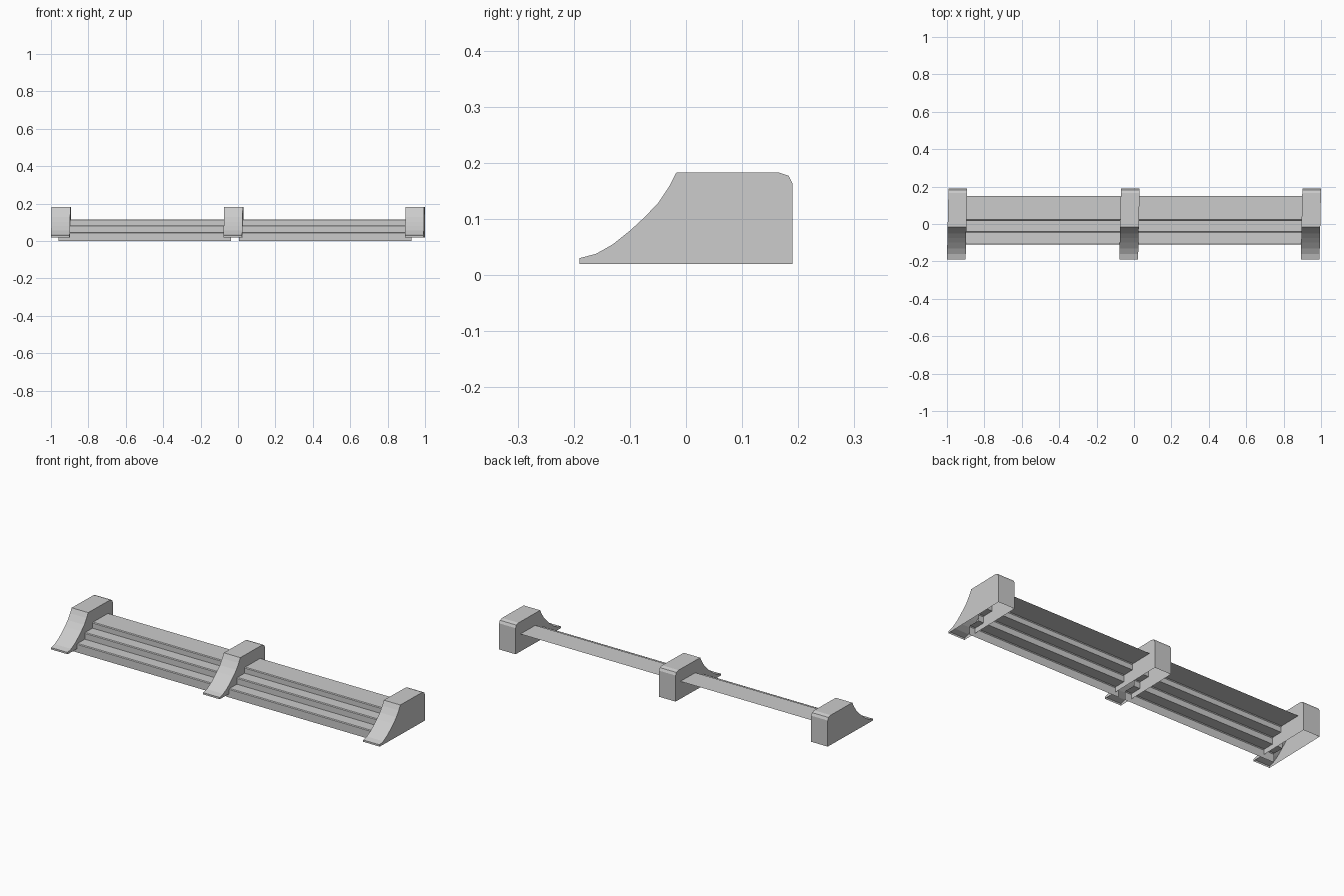
import bpy, bmesh

if "Cube" in bpy.data.objects:
    bpy.data.objects.remove(bpy.data.objects["Cube"])

# side outline (y, z) of a cheek block, from front toe over the top to the back
BLOCK = [(-0.19, 0.02), (-0.19, 0.03), (-0.16, 0.038), (-0.13, 0.055), (-0.10, 0.079),
         (-0.075, 0.102), (-0.05, 0.128), (-0.03, 0.158), (-0.017, 0.183),
         (0.165, 0.183), (0.183, 0.177), (0.19, 0.163), (0.19, 0.02)]
SKEW = 0.022  # blocks are turned very slightly


def stair_profile():
    # open zigzag of three risers and treads with tiny chamfered noses
    c, pts, z0 = 0.004, [], 0.0
    for y, z, y_end in [(-0.11, 0.048, -0.045), (-0.045, 0.084, 0.02), (0.02, 0.116, 0.15)]:
        pts += [(y, z0), (y, z - c), (y + c, z)]
        z0 = z
    return pts + [(y_end, z0)]


def extrude_profile(name, pts, x0, x1, skew=0.0, capped=False):
    bm = bmesh.new()
    left = [bm.verts.new((x0 + skew * y, y, z)) for y, z in pts]
    right = [bm.verts.new((x1 + skew * y, y, z)) for y, z in pts]
    for i in range(len(pts) - 1):
        bm.faces.new((left[i], right[i], right[i + 1], left[i + 1]))
    if capped:
        bm.faces.new(left)
        bm.faces.new(right[::-1])
    mesh = bpy.data.meshes.new(name)
    bm.to_mesh(mesh)
    bm.free()
    obj = bpy.data.objects.new(name, mesh)
    bpy.context.collection.objects.link(obj)
    return obj


# two flights of thin steps
for name, x0, x1 in [("left_steps", -0.96, -0.037), ("right_steps", 0.005, 0.928)]:
    extrude_profile(name, stair_profile(), x0, x1)

# three hollow cheek blocks, open underneath
for name, x in [("left_cheek_block", -0.946), ("middle_cheek_block", -0.024),
                ("right_cheek_block", 0.946)]:
    extrude_profile(name, BLOCK, x - 0.05, x + 0.05, SKEW, capped=True)
